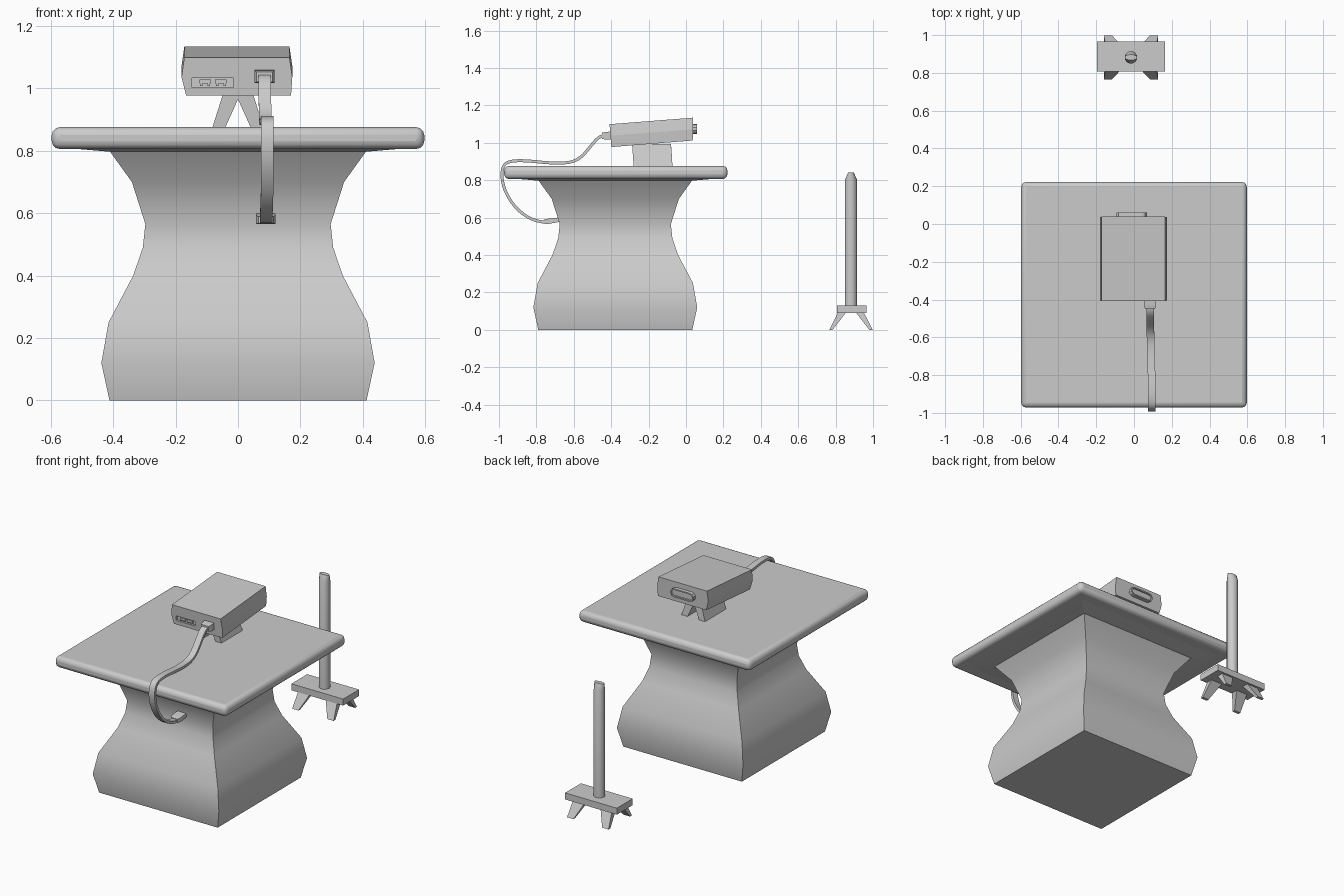
import bpy, bmesh, math
from mathutils import Vector

if "Cube" in bpy.data.objects:
    bpy.data.objects.remove(bpy.data.objects["Cube"])


def finish(name, bm, smooth=None, bevel=None):
    bmesh.ops.recalc_face_normals(bm, faces=bm.faces)
    me = bpy.data.meshes.new(name)
    bm.to_mesh(me)
    bm.free()
    ob = bpy.data.objects.new(name, me)
    bpy.context.collection.objects.link(ob)
    if bevel:
        m = ob.modifiers.new("bevel", 'BEVEL')
        m.width, m.segments = bevel
    if smooth:
        bpy.ops.object.select_all(action='DESELECT')
        ob.select_set(True)
        bpy.context.view_layer.objects.active = ob
        bpy.ops.object.shade_smooth_by_angle(angle=math.radians(smooth))
    return ob


def loft(name, rings, **kw):
    """Skin a list of equal-length rings and cap both ends."""
    bm = bmesh.new()
    vs = [[bm.verts.new(p) for p in r] for r in rings]
    n = len(rings[0])
    for a, b in zip(vs, vs[1:]):
        for i in range(n):
            j = (i + 1) % n
            bm.faces.new((a[i], a[j], b[j], b[i]))
    bm.faces.new(vs[0])
    bm.faces.new(vs[-1])
    return finish(name, bm, **kw)


def rect(x0, x1, y0, y1, z):
    return [(x0, y0, z), (x1, y0, z), (x1, y1, z), (x0, y1, z)]


def box(name, x, y, z, **kw):
    return loft(name, [rect(*x, *y, z[0]), rect(*x, *y, z[1])], **kw)


# Waisted square pedestal
CY = -0.378
profile = [(0, .412), (.12, .438), (.25, .415), (.40, .336), (.49, .305),
           (.565, .297), (.70, .34), (.80, .412)]
loft("pedestal", [rect(-h, h, CY - h, CY + h, z) for z, h in profile], smooth=40)

# Rounded table top, with slightly dished underside
top = box("table_top", (-.597, .597), (-.972, .222), (.806, .876), smooth=35, bevel=(.026, 3))
loft("table_underside", [rect(-h, h, CY - h, CY + h, z) for z, h in ((.798, .42), (.81, .56))])

# Tilted device body with slightly bulging sides
section = [(-.166, 0), (.17, 0), (.174, .06), (.165, .122), (-.172, .122), (-.181, .06)]
body = loft("device_body", [
    [(x, y0 + s * z, z0 + z) for x, z in section]
    for y0, z0, s in ((-.399, .977, -.08), (.036, 1.012, 0.02))])

# Recessed connector panel on the front
cutter = box("panel_cutter", (-.148, -.015), (-.45, -.388), (1.003, 1.033))
cutter.hide_render = True
cutter.hide_viewport = True
cut = body.modifiers.new("panel", 'BOOLEAN')
cut.operation, cut.object = 'DIFFERENCE', cutter
for i, x in enumerate((-.105, -.055)):
    box(f"connector_{i}", (x - .018, x + .018), (-.402, -.385), (1.016, 1.028))
    for k in (-1, 1):
        box(f"connector_pin_{i}_{k}", (x + k * .012 - .004, x + k * .012 + .004),
            (-.402, -.385), (1.008, 1.017))


# Rounded lens window on the back, with stepped rim
def slot(cx, cz, half, r, y):
    ring = []
    for k in range(12):
        a = math.pi * (k % 6) / 5 + (-math.pi / 2 if k < 6 else math.pi / 2)
        side = 1 if k < 6 else -1
        ring.append((cx + side * half + r * math.cos(a), y, cz + r * math.sin(a)))
    return ring


loft("lens_window", [slot(-.012, 1.074, .054, r, y) for r, y in
                     ((.027, .02), (.027, .06), (.019, .06), (.019, .051))])

# A-shaped support below the device
for s, side in ((-1, "left"), (1, "right")):
    loft(f"support_{side}", [
        [(s * x, y, z) for x, y, z in ((.042, y0, .872), (.083, y0, .872),
                                      (.045, y0 - .008, .992), (0, y0 - .008, .992), (0, y0 - .006, .965))]
        for y0 in (-.28, -.072)])

# Ribbon cable hanging over the front edge
path = [Vector(p) for p in (
    (.085, -.43, 1.04), (.085, -.47, 1.025), (.086, -.515, .975), (.087, -.56, .925), (.088, -.62, .896),
    (.091, -.72, .892), (.094, -.85, .903), (.094, -.93, .901), (.094, -.972, .88),
    (.094, -.984, .82), (.094, -.965, .74), (.093, -.915, .66), (.091, -.845, .602),
    (.09, -.77, .577), (.09, -.70, .582))]
pts = []
for i in range(len(path) - 1):
    a, b = path[max(i - 1, 0)], path[i]
    c, d = path[i + 1], path[min(i + 2, len(path) - 1)]
    for t in (0, 1 / 3, 2 / 3):
        pts.append(.5 * (2 * b + (c - a) * t + (2 * a - 5 * b + 4 * c - d) * t * t
                         + (3 * b - a - 3 * c + d) * t ** 3))
pts.append(path[-1])
rings = []
for i, p in enumerate(pts):
    tan = (pts[min(i + 1, len(pts) - 1)] - pts[max(i - 1, 0)]).normalized()
    nor = Vector((1, 0, 0)).cross(tan).normalized()
    rings.append([p + Vector((sx * .02, 0, 0)) + nor * sn * .008
                  for sx, sn in ((-1, -1), (1, -1), (1, 1), (-1, 1))])
loft("cable", rings, smooth=40)

# Cable plugs at both ends
loft("upper_plug", [[(.085 + sx * w, y, z + sz * h) for sx, sz in ((-1, -1), (1, -1), (1, 1), (-1, 1))]
                    for y, z, w, h in ((-.45, 1.037, .026, .016), (-.432, 1.037, .032, .02),
                                       (-.39, 1.04, .032, .021))])
loft("lower_plug", [[(.089 + sx * w, y, z + sz * h) for sx, sz in ((-1, -1), (1, -1), (1, 1), (-1, 1))]
                    for y, z, w, h in ((-.76, .578, .024, .011), (-.735, .58, .031, .014),
                                       (-.68, .588, .03, .012))])

# Separate post with chisel-shaped tip
PX, PY = -.016, .882
loft("post", [[(PX + .033 * math.cos(k * math.pi / 8), PY + .033 * f * math.sin(k * math.pi / 8), z)
               for k in range(16)] for z, f in ((.12, 1), (.80, 1), (.842, .45))], smooth=30)

# Post base and four splayed tapering feet
box("post_base", (-.195, .165), (.808, .965), (.09, .131))
for sx in (-1, 1):
    for sy in (-1, 1):
        def q(x0, x1, y0, y1, z):
            return [(PX + sx * x, PY + sy * y, z) for x, y, _ in rect(x0, x1, y0, y1, 0)]
        loft(f"post_foot_{sx}_{sy}", [q(.055, .135, .025, .068, .094),
                                      q(.10, .144, .098, .116, 0)])
